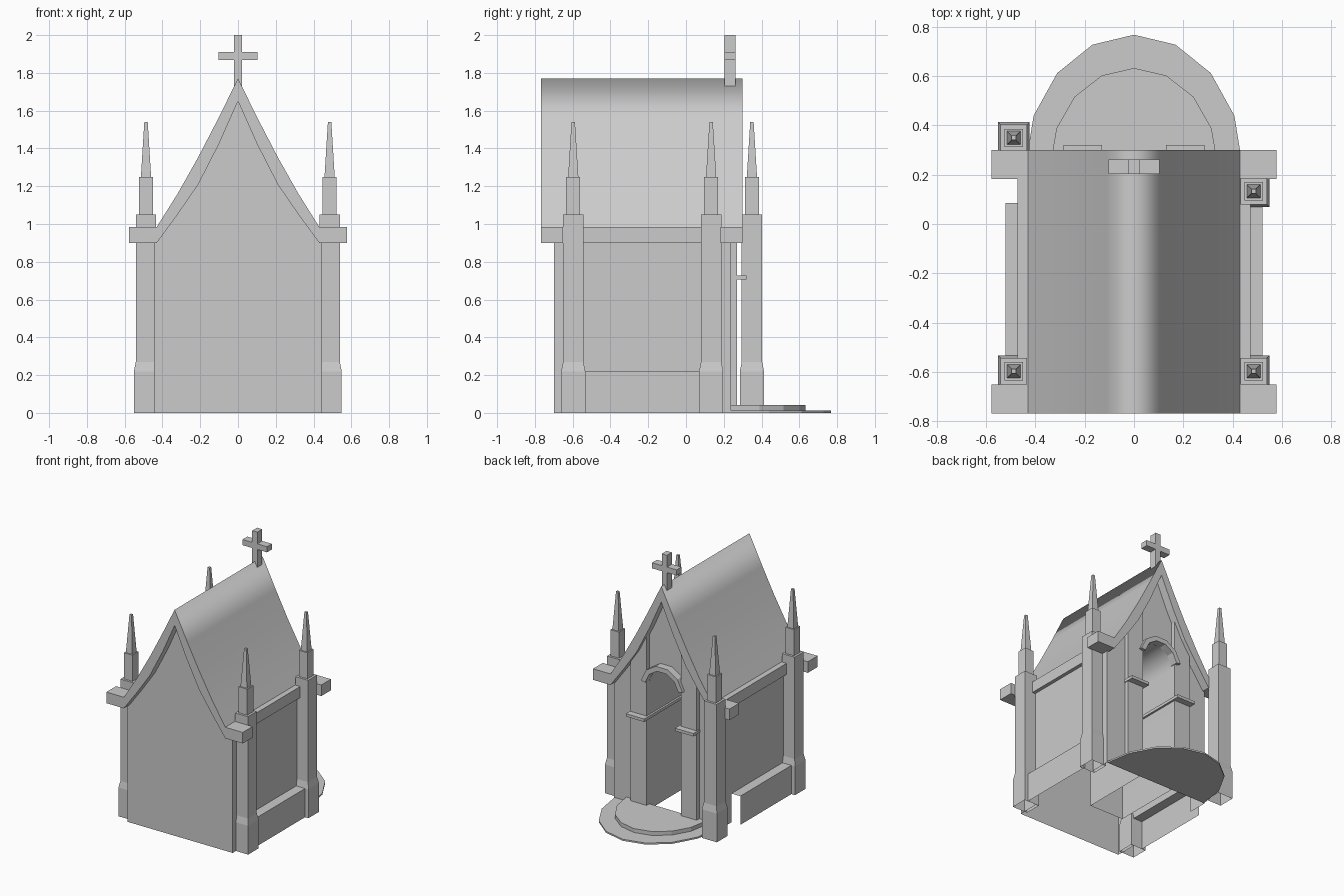
import bpy, bmesh, math

if "Cube" in bpy.data.objects:
    bpy.data.objects.remove(bpy.data.objects["Cube"])

def finish(name, bm, smooth=None):
    bmesh.ops.recalc_face_normals(bm, faces=bm.faces)
    me = bpy.data.meshes.new(name)
    bm.to_mesh(me)
    bm.free()
    ob = bpy.data.objects.new(name, me)
    bpy.context.collection.objects.link(ob)
    if smooth:
        me.shade_smooth()
        if smooth < 179:
            me.set_sharp_from_angle(angle=math.radians(smooth))
    return ob

def box(name, x0, x1, y0, y1, z0, z1):
    return prism(name, [(x0, z0), (x1, z0), (x1, z1), (x0, z1)], y0, y1)

def prism(name, pts, y0, y1):
    """Closed x-z outline pushed along y."""
    bm = bmesh.new()
    f = bm.faces.new([bm.verts.new((x, y0, z)) for x, z in pts])
    g = bmesh.ops.extrude_face_region(bm, geom=[f], use_keep_orig=True)
    for v in g['geom']:
        if isinstance(v, bmesh.types.BMVert):
            v.co.y = y1
    return finish(name, bm)

def sheet(name, pts, y0, y1, smooth=None):
    """Open x-z line pushed along y."""
    bm = bmesh.new()
    a = [bm.verts.new((x, y0, z)) for x, z in pts]
    b = [bm.verts.new((x, y1, z)) for x, z in pts]
    for i in range(len(pts) - 1):
        bm.faces.new((a[i], a[i + 1], b[i + 1], b[i]))
    return finish(name, bm, smooth)

def panel(name, pts, y):
    bm = bmesh.new()
    bm.faces.new([bm.verts.new((x, y, z)) for x, z in pts])
    return finish(name, bm)

def both(half):
    """Mirror a half outline that starts on the ridge at x = 0."""
    return [(-x, z) for x, z in half[:0:-1]] + half

# roof and gable trims
outer = [(0, 1.77), (.11, 1.548), (.21, 1.355), (.32, 1.16), (.43, .985)]
inner = [(0, 1.65), (.1, 1.425), (.21, 1.21), (.32, 1.05), (.43, .90)]
sheet("roof", both(outer), -.768, .30, 180)
rim = both(outer + [(.578, .985), (.578, .90)]) + both(inner)[::-1]
for name, y0, y1 in (("front_gable_trim", -.768, -.65), ("rear_gable_trim", .183, .30)):
    ob = prism(name, rim, y0, y1)
    # roof sheet already covers the slopes of the trim
    bm = bmesh.new()
    bm.from_mesh(ob.data)
    top = [f for f in bm.faces if f.normal.z > .3 and abs(f.calc_center_median().x) < .43]
    bmesh.ops.delete(bm, geom=top, context='FACES')
    bm.to_mesh(ob.data)
    bm.free()

# plain front wall
W = .445
gable = [(W, 0), (W, .93)] + inner[3::-1]
gable = gable + [(-x, z) for x, z in gable[-2::-1]]
panel("front_wall", gable, -.70)

# entrance wall with arched opening, and vaulted passage behind it
D, SPRING = .145, .97
arch = [(D * math.cos(math.pi * i / 8), SPRING + D * math.sin(math.pi * i / 8)) for i in range(9)]
opening = [(D, 0)] + arch + [(-D, 0)]
panel("entrance_wall", gable + opening[::-1], .237)
sheet("passage", opening, -.30, .237, 40)
panel("passage_end", opening, -.30)

# arch moulding
mould = [(r * math.cos(math.radians(a)), SPRING + r * math.sin(math.radians(a)))
         for r, angs in ((.18, range(10, 171, 32)), (.143, range(170, 9, -32))) for a in angs]
prism("arch_moulding", mould, .237, .295)

for s, side in ((1, "right"), (-1, "left")):
    # side walls with projecting plinth
    sheet(side + "_wall", [(s * .52, 0), (s * .52, .22), (s * W, .22), (s * W, .95)], -.54, .085)
    sheet(side + "_wall_front_end", [(s * W, 0), (s * W, .95)], -.70, -.54)
    sheet(side + "_wall_rear_end", [(s * W, 0), (s * W, .95)], .085, .237)
    box(side + "_cornice", *sorted((s * .425, s * .472)), -.65, .183, .90, .985)
    # door pilaster and impost ledge
    prism(side + "_pilaster", [(s * x, z) for x, z in
          ((D, .03), (.28, .03), (.28, 1.11), (.21, 1.21), (D, 1.34))], .237, .27)
    box(side + "_impost", *sorted((s * .13, s * .286)), .237, .32, .705, .727)
    box(side + "_inner_impost", *sorted((s * .13, s * .146)), -.30, .237, .705, .727)

# corner pinnacles
rings = [(0, .064), (.22, .064), (.27, .054), (1.05, .054), (1.05, .037),
         (1.25, .037), (1.25, .027), (1.54, .009)]
def pinnacle(name, cx, cy):
    bm = bmesh.new()
    prev = None
    for z, h in rings:
        cur = [bm.verts.new((cx + h * a, cy + h * b, z)) for a, b in ((1, 1), (-1, 1), (-1, -1), (1, -1))]
        if prev:
            for i in range(4):
                j = (i + 1) % 4
                bm.faces.new((prev[i], prev[j], cur[j], cur[i]))
        prev = cur
    bm.faces.new(prev)
    finish(name, bm)

for name, x, y in (("front_right", .485, -.597), ("rear_right", .485, .133),
                   ("front_left", -.487, -.597), ("rear_left", -.487, .349)):
    pinnacle(name + "_pinnacle", x, y)

# half-round entrance steps
def step(name, rx, ry, z0, z1):
    bm = bmesh.new()
    f = bm.faces.new([bm.verts.new((rx * math.cos(math.pi * i / 8), .237 + ry * math.sin(math.pi * i / 8), z0))
                      for i in range(9)])
    g = bmesh.ops.extrude_face_region(bm, geom=[f], use_keep_orig=True)
    for v in g['geom']:
        if isinstance(v, bmesh.types.BMVert):
            v.co.z = z1
    finish(name, bm)

step("lower_step", .44, .53, 0, .012)
step("upper_step", .34, .395, .012, .042)

# roof cross
c, a = .022, .104
prism("cross", both([(0, 2), (c, 2), (c, 1.91), (a, 1.91), (a, 1.867), (c, 1.867), (c, 1.73)])[:7]
      + [(0, 2)] + [(c, 2), (c, 1.91), (a, 1.91), (a, 1.867), (c, 1.867), (c, 1.73)], .203, .262)
